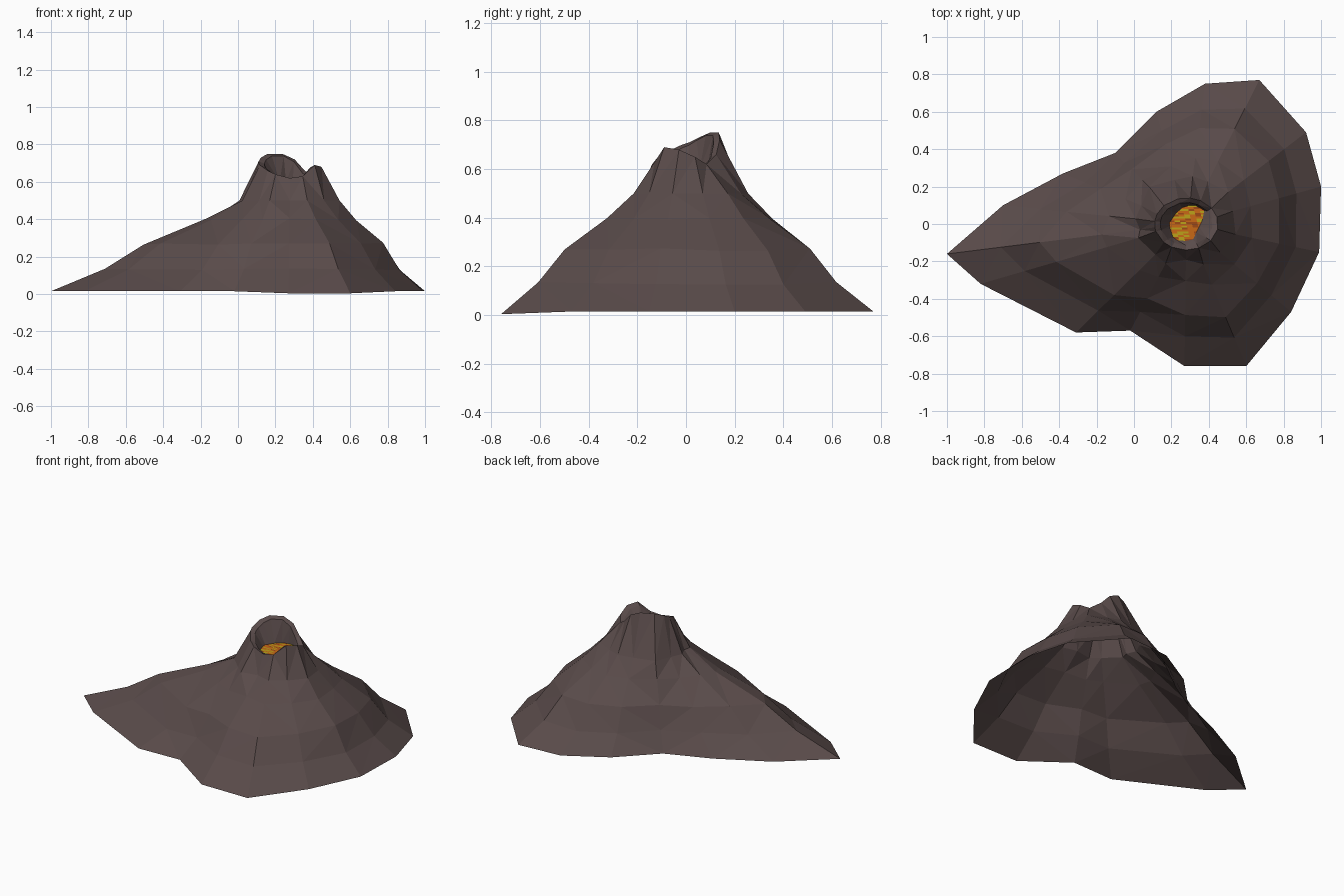
import bpy, bmesh, random
from mathutils import Vector

random.seed(4)
cube = bpy.data.objects.get("Cube")
if cube:
    bpy.data.objects.remove(cube, do_unlink=True)


def material(name, rgb):
    m = bpy.data.materials.new(name)
    m.use_nodes = True
    m.diffuse_color = (*rgb, 1)
    bsdf = m.node_tree.nodes["Principled BSDF"]
    bsdf.inputs["Base Color"].default_value = (*rgb, 1)
    bsdf.inputs["Roughness"].default_value = 0.9
    return m


def make_object(name, bm, mats):
    mesh = bpy.data.meshes.new(name)
    bm.to_mesh(mesh)
    bm.free()
    for m in mats:
        mesh.materials.append(m)
    obj = bpy.data.objects.new(name, mesh)
    bpy.context.collection.objects.link(obj)


rock = material("brown rock", (0.1, 0.07, 0.068))
lava_mats = [material("orange lava", (0.58, 0.14, 0.008)),
             material("olive yellow lava", (0.5, 0.36, 0.01)),
             material("dark red lava", (0.34, 0.065, 0.008))]

# Foot outline, one point per column, counter-clockwise
outline = [(1, .2), (.92, .49), (.67, .77), (.38, .75), (.12, .6), (-.1, .38),
           (-.38, .27), (-.7, .1), (-1, -.16), (-.82, -.32), (-.31, -.58),
           (-.02, -.57), (.27, -.76), (.6, -.76), (.84, -.47), (.99, -.15)]
# Uneven crater lip height and lava pool radius per column
lip = [.65, .62, .66, .72, .75, .75, .73, .71, .70, .69, .66, .64, .62, .63, .69, .68]
pool = [.09, .12, .11, .10, .09, .08, .08, .09, .09, .09, .10, .10, .09, .09, .07, .07]
# Slope profile: fraction of the way from cone to foot, height
slope = [(1, .015), (.72, .13), (.52, .27), (.2, .40), (0, .5)]
centre = Vector((.28, 0))
LAVA_Z = .6

# Rings of points from the foot, up the slope, over the oval lip and down the pit
count = len(outline)
rings = [[] for _ in range(len(slope) + 3)]
for i, p in enumerate(outline):
    out = Vector(p) - centre
    d = out.normalized()
    oval = Vector((d.x, d.y * .82))
    cone_r = .19 + .06 * abs(d.x) + .04 * max(0, d.y) + (.02 if i % 2 else 0)
    for k, (t, z) in enumerate(slope):
        r = cone_r + (out.length - cone_r) * t
        wobble = random.uniform(-.007, .007) if 0 < t < 1 else 0
        if t == 1 and i in (12, 13):
            z = .004
        rings[k].append((*(centre + d * r), z + wobble))
    rings[-3].append((*(centre + oval * .17), lip[i]))
    rings[-2].append((*(centre + oval * .14), lip[i] - .012))
    rings[-1].append((*(centre + d * pool[i]), LAVA_Z))

# Mountain shell, open underneath
bm = bmesh.new()
verts = [[bm.verts.new(p) for p in ring] for ring in rings]
for low, high in zip(verts, verts[1:]):
    for i in range(count):
        j = (i + 1) % count
        bm.faces.new((low[i], low[j], high[j], high[i]))
bmesh.ops.triangulate(bm, faces=bm.faces[:], quad_method='SHORT_EDGE')
make_object("mountain", bm, [rock])

# Lava pool cut into streaks of mixed colour
bm = bmesh.new()
bm.faces.new([bm.verts.new(p) for p in rings[-1]])
cuts = [((0, k * .01, 0), (0, 1, 0)) for k in range(-11, 12)]
cuts += [((.28 + k * .03, 0, 0), (1, .25, 0)) for k in range(-4, 5)]
for co, no in cuts:
    bmesh.ops.bisect_plane(bm, geom=bm.verts[:] + bm.edges[:] + bm.faces[:],
                           plane_co=co, plane_no=no)
for f in bm.faces:
    f.material_index = random.choice((0, 0, 1, 2))
make_object("lava_pool", bm, lava_mats)
